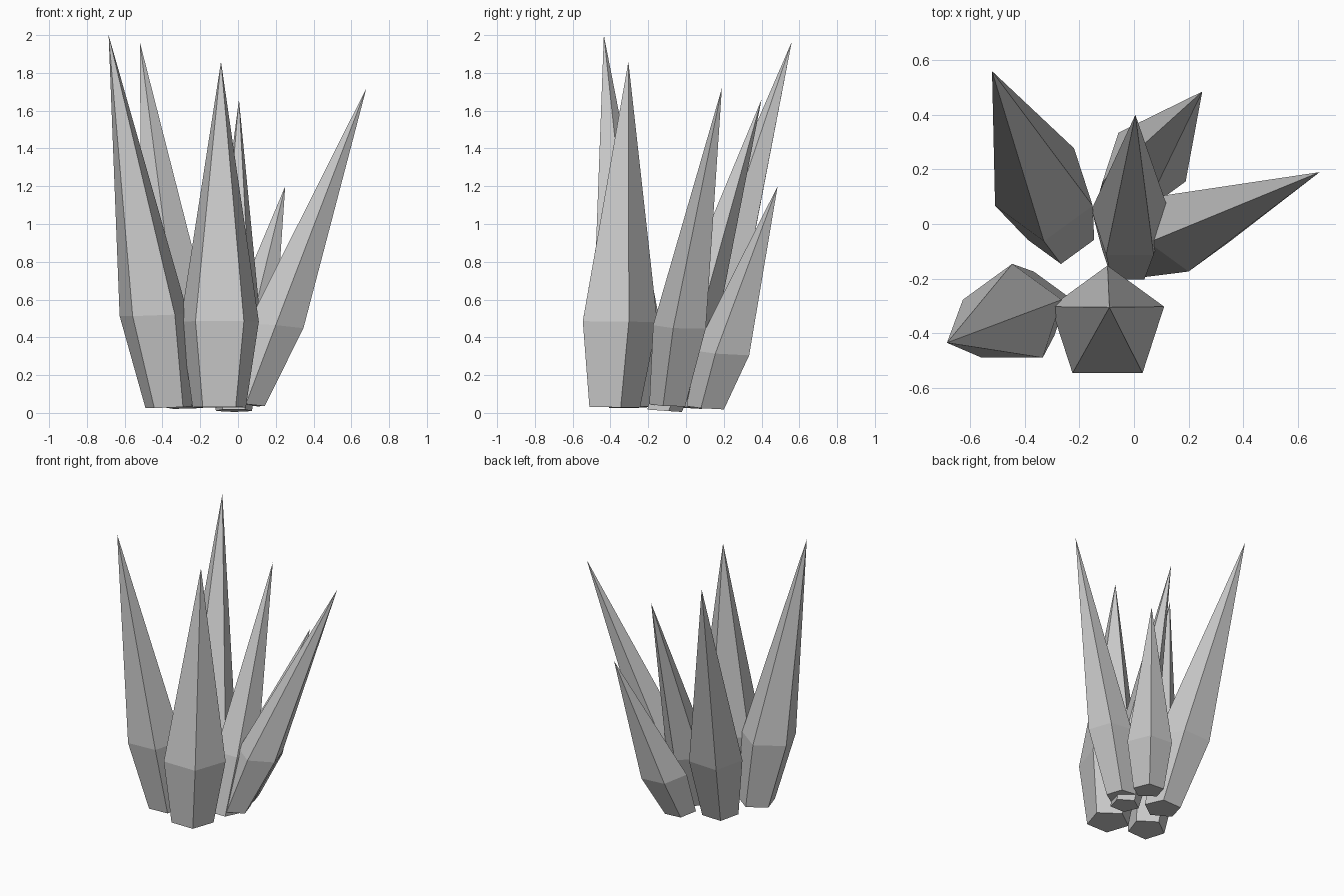
import bpy, bmesh, math
from mathutils import Vector

if "Cube" in bpy.data.objects:
    bpy.data.objects.remove(bpy.data.objects["Cube"])

SIDES = 5
MID = 0.248        # height fraction of the widest ring
BASE_RATIO = 0.68  # base radius / widest radius
LEAN = 0.22        # how much the rings tip with the axis


def crystal(name, mid_xy, base_z, radius, apex, angle):
    """Five-sided leaning spike: flat base, wide ring, sharp tip."""
    apex = Vector(apex)
    base = Vector(((mid_xy[0] - MID * apex.x) / (1 - MID),
                   (mid_xy[1] - MID * apex.y) / (1 - MID), base_z))
    axis = apex - base
    bm = bmesh.new()
    rings = []
    for t, r in ((0, radius * BASE_RATIO), (MID, radius)):
        c = base + axis * t
        ring = []
        for i in range(SIDES):
            a = math.radians(angle) + i * math.tau / SIDES
            dx, dy = r * math.cos(a), r * math.sin(a)
            dz = -LEAN * (dx * axis.x + dy * axis.y) / axis.z
            ring.append(bm.verts.new(c + Vector((dx, dy, dz))))
        rings.append(ring)
    low, mid = rings
    tip = bm.verts.new(apex)
    bm.faces.new(low[::-1])
    for i in range(SIDES):
        j = (i + 1) % SIDES
        bm.faces.new((low[i], low[j], mid[j], mid[i]))
        bm.faces.new((mid[i], mid[j], tip))
    mesh = bpy.data.meshes.new(name)
    bm.to_mesh(mesh)
    bm.free()
    bpy.context.collection.objects.link(bpy.data.objects.new(name, mesh))


# Cluster of six crystals: widest-ring centre, base height, radius, tip, rotation
crystal("crystal_front", (-0.097, -0.37), 0.03, 0.218, (-0.09, -0.305, 1.86), 90)
crystal("crystal_front_left", (-0.446, -0.336), 0.03, 0.19, (-0.685, -0.435, 2.0), 90)
crystal("crystal_back_left", (-0.33, 0.125), 0.03, 0.188, (-0.52, 0.56, 1.965), -90)
crystal("crystal_centre", (-0.015, 0.007), 0.012, 0.148, (0.005, 0.40, 1.66), 90)
crystal("crystal_right", (0.20, -0.02), 0.043, 0.154, (0.68, 0.19, 1.72), -90)
crystal("crystal_back_right", (0.037, 0.205), 0.028, 0.16, (0.25, 0.485, 1.20), -90)
